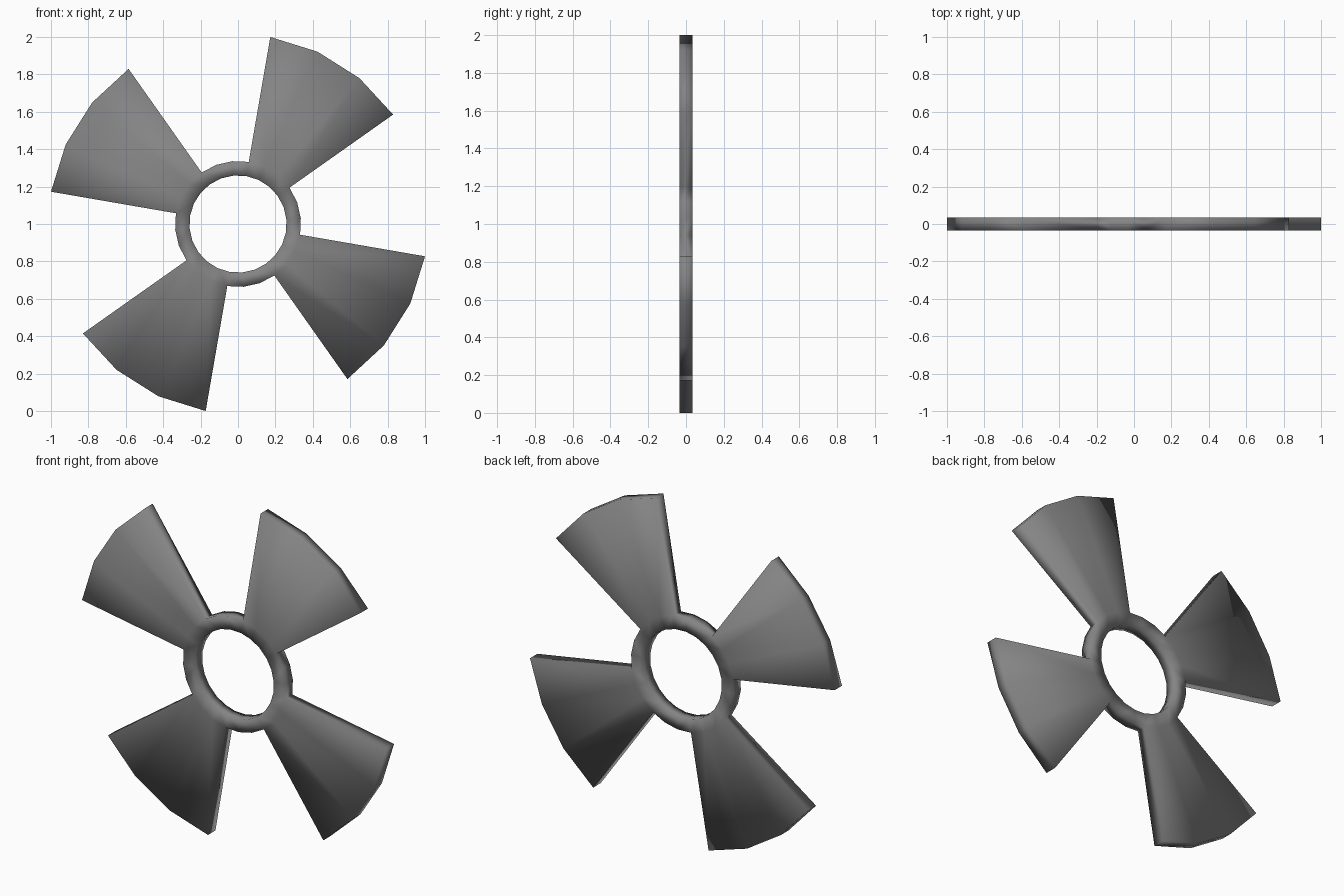
import bpy, bmesh
from math import radians, sin, cos

if "Cube" in bpy.data.objects:
    bpy.data.objects.remove(bpy.data.objects["Cube"])

CENTRE_Z = 1.0
R_IN, R_HUB, R_TIP = 0.26, 0.337, 1.0147
HALF_T = 0.035
START, SIDES, BLADE_STEPS = 35.2, 24, 3

bm = bmesh.new()


def ring_verts(r, y):
    angles = [radians(START + i * 360 / SIDES) for i in range(SIDES)]
    return [bm.verts.new((r * cos(a), y, CENTRE_Z + r * sin(a))) for a in angles]


# Concentric vertex loops, front and back
rows = {(r, y): ring_verts(r, y) for r in (R_IN, R_HUB, R_TIP) for y in (-HALF_T, HALF_T)}


def strip(a, b, i):
    """Quad between two loops at step i."""
    j = (i + 1) % SIDES
    p, q = rows[a], rows[b]
    bm.faces.new((p[i], p[j], q[j], q[i]))


F, B = -HALF_T, HALF_T
for i in range(SIDES):
    # Hub ring: square-section band
    strip((R_IN, F), (R_IN, B), i)
    strip((R_IN, F), (R_HUB, F), i)
    strip((R_IN, B), (R_HUB, B), i)
    step = i % (SIDES // 4)
    if step < BLADE_STEPS:
        # Blade: the band carries on outwards to the tip
        strip((R_HUB, F), (R_TIP, F), i)
        strip((R_HUB, B), (R_TIP, B), i)
        strip((R_TIP, F), (R_TIP, B), i)
    else:
        # Outer face of the hub between the blades
        strip((R_HUB, F), (R_HUB, B), i)
    if step in (0, BLADE_STEPS):
        # Straight side edge of a blade
        bm.faces.new([rows[k][i] for k in ((R_HUB, F), (R_TIP, F), (R_TIP, B), (R_HUB, B))])

# Drop tip points that belong to no blade
bmesh.ops.delete(bm, geom=[v for v in bm.verts if not v.link_faces], context='VERTS')
bmesh.ops.recalc_face_normals(bm, faces=bm.faces)
for f in bm.faces:
    f.smooth = True

mesh = bpy.data.meshes.new("fan_rotor")
bm.to_mesh(mesh)
bm.free()
rotor = bpy.data.objects.new("fan_rotor", mesh)
bpy.context.collection.objects.link(rotor)

# Dark grey finish
mat = bpy.data.materials.new("dark_grey")
mat.diffuse_color = (0.23, 0.23, 0.23, 1)
mat.use_nodes = True
mat.node_tree.nodes["Principled BSDF"].inputs["Base Color"].default_value = mat.diffuse_color
mesh.materials.append(mat)
